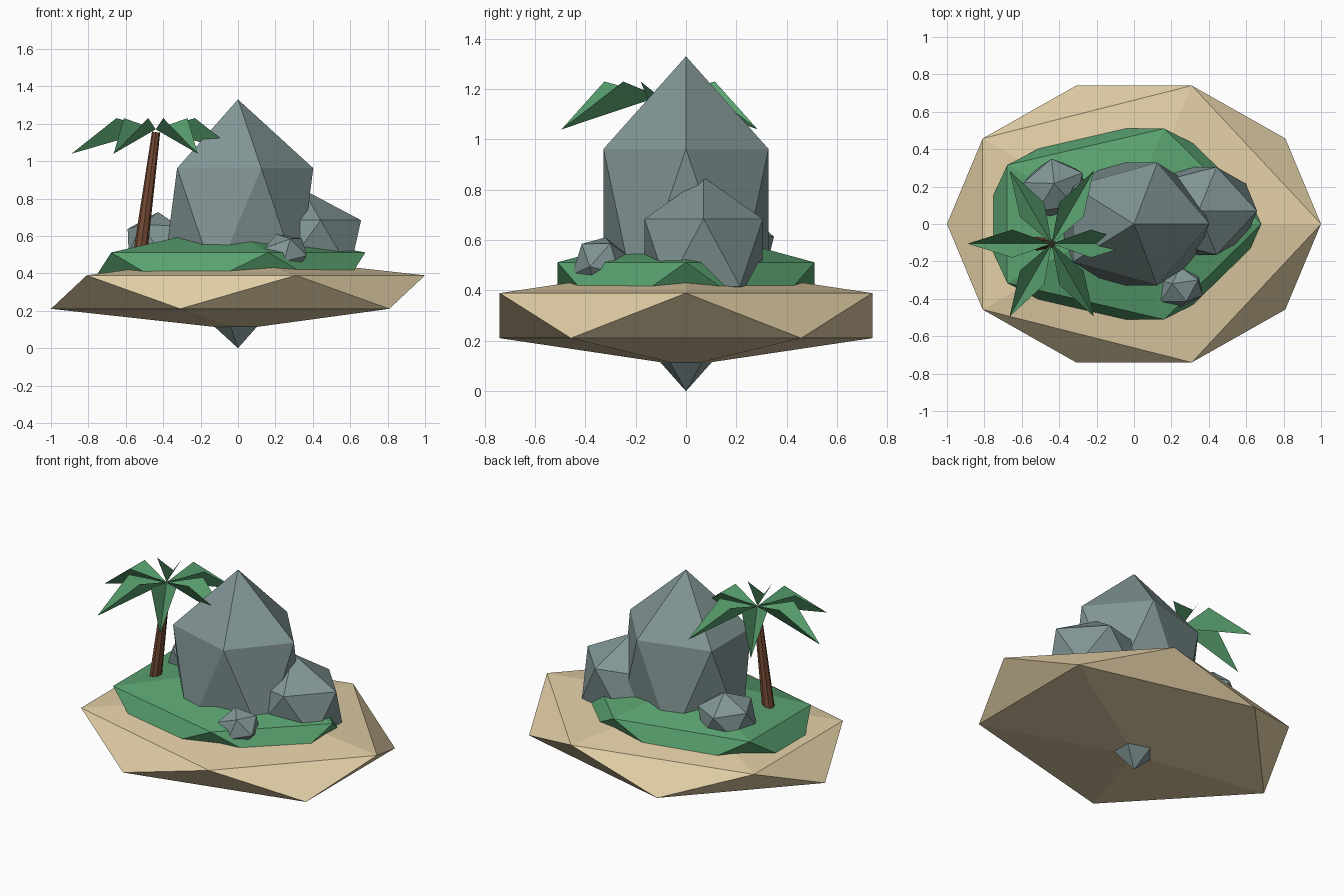
import bpy, bmesh
from math import radians, cos, sin
from mathutils import Vector

if "Cube" in bpy.data.objects:
    bpy.data.objects.remove(bpy.data.objects["Cube"])


def material(name, rgb):
    m = bpy.data.materials.new(name)
    m.diffuse_color = (*rgb, 1)
    m.use_nodes = True
    m.node_tree.nodes["Principled BSDF"].inputs["Base Color"].default_value = m.diffuse_color
    return m


SAND = material("sand", (0.76, 0.62, 0.38))
GRASS = material("grass", (0.10, 0.36, 0.16))
ROCK = material("rock", (0.22, 0.30, 0.30))
BARK = material("bark", (0.18, 0.07, 0.035))
LEAF = material("leaf", (0.10, 0.36, 0.16))


def blob(name, loc, scale, mat, rot=(0, 0, 0)):
    """Stretched icosahedron."""
    bpy.ops.mesh.primitive_ico_sphere_add(subdivisions=1, radius=1, location=loc,
                                          rotation=[radians(a) for a in rot])
    ob = bpy.context.object
    ob.name = name
    ob.scale = scale
    ob.data.materials.append(mat)
    return ob


# Island body and grass mound
blob("sand_base", (0, 0, 0.30), (1.118, 0.87, 0.20), SAND)
blob("grass_mound", (-0.07, 0, 0.40), (0.84, 0.60, 0.25), GRASS)

# Boulders
blob("main_rock", (0, 0, 0.665), (0.45, 0.385, 0.665), ROCK)
blob("right_rock", (0.345, 0.07, 0.55), (0.35, 0.276, 0.30), ROCK)
blob("back_rock", (-0.43, 0.19, 0.565), (0.19, 0.165, 0.165), ROCK, (-8, 5, 25))
blob("front_rock", (0.245, -0.34, 0.50), (0.14, 0.115, 0.12), ROCK, (-15, -17, 15))

# Leaning palm trunk
foot, crown = Vector((-0.53, -0.105, 0.45)), Vector((-0.438, -0.105, 1.155))
axis = crown - foot
bpy.ops.mesh.primitive_cone_add(vertices=8, radius1=0.039, radius2=0.022,
                                depth=axis.length, location=(foot + crown) / 2)
trunk = bpy.context.object
trunk.name = "palm_trunk"
trunk.rotation_euler = axis.to_track_quat('Z', 'Y').to_euler()
trunk.data.materials.append(BARK)

# Six V-folded fronds: base, tip and two raised side corners
bm = bmesh.new()
for i in range(6):
    a = radians(60 * i)
    out, side = Vector((cos(a), sin(a), 0)), Vector((-sin(a), cos(a), 0))
    base = Vector((-0.44, -0.105, 0))

    def point(r, w, z):
        return bm.verts.new(base + out * r + side * w + Vector((0, 0, z)))

    root, tip = point(0, 0, 1.17), point(0.45, 0, 1.04)
    left, right = point(0.21, 0.075, 1.23), point(0.21, -0.075, 1.23)
    bm.faces.new((root, tip, left))
    bm.faces.new((root, right, tip))
mesh = bpy.data.meshes.new("palm_fronds")
bm.to_mesh(mesh)
bm.free()
mesh.materials.append(LEAF)
bpy.context.collection.objects.link(bpy.data.objects.new("palm_fronds", mesh))
